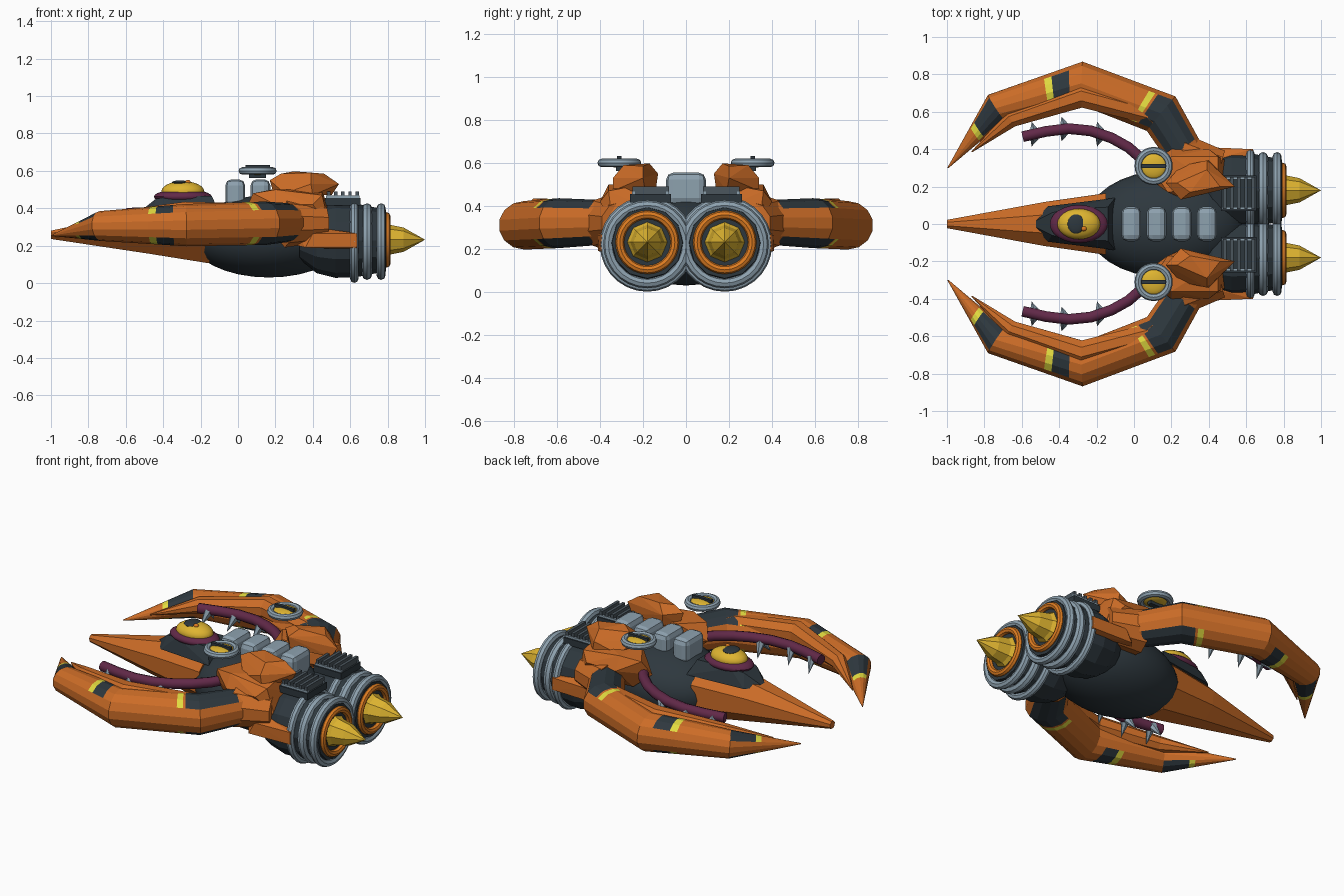
import bpy, bmesh, math
from mathutils import Vector as V, Matrix

cube = bpy.data.objects.get("Cube")
if cube:
    bpy.data.objects.remove(cube)


def mat(name, rgb):
    m = bpy.data.materials.new(name)
    m.use_nodes = True
    m.diffuse_color = (*rgb, 1)
    m.node_tree.nodes["Principled BSDF"].inputs["Base Color"].default_value = (*rgb, 1)
    return m


ORANGE = mat("burnt orange", (.6, .15, .02))
BRIGHT = mat("nozzle orange", (.72, .2, .015))
DARK = mat("dark slate", (.027, .039, .048))
STEEL = mat("vent steel", (.07, .092, .11))
GREY = mat("blue grey", (.27, .36, .43))
GOLD = mat("gold", (.74, .46, .03))
PURPLE = mat("plum", (.12, .022, .065))
LIME = mat("warning yellow", (.75, .7, .05))


def finish(name, bm, mats, smooth=False):
    bmesh.ops.recalc_face_normals(bm, faces=bm.faces)
    me = bpy.data.meshes.new(name)
    bm.to_mesh(me)
    bm.free()
    for m in mats if isinstance(mats, list) else [mats]:
        me.materials.append(m)
    ob = bpy.data.objects.new(name, me)
    bpy.context.collection.objects.link(ob)
    if smooth:
        bpy.ops.object.select_all(action='DESELECT')
        ob.select_set(True)
        bpy.context.view_layer.objects.active = ob
        bpy.ops.object.shade_smooth_by_angle(angle=math.radians(40))
    return ob


def bridge(bm, a, b, index=0):
    for i in range(len(a)):
        j = (i + 1) % len(a)
        bm.faces.new((a[i], a[j], b[j], b[i])).material_index = index


def tube(name, path, mats, sides=14, cuts=None, smooth=False):
    """Mitred tube through (x, y, z, radius); cuts give (start, material) per span."""
    pts = [V(p[:3]) for p in path]
    rings = []
    for i, p in enumerate(pts):
        a = (p - pts[i - 1]).normalized() if i else None
        b = (pts[i + 1] - p).normalized() if i < len(pts) - 1 else a
        a = a or b
        t = (a + b).normalized()
        side = t.cross(V((0, 0, 1))).normalized()
        up = side.cross(t)
        r = path[i][3]
        wide = r / max(t.dot(b), .6)
        rings.append([p + side * wide * math.cos(w) + up * r * math.sin(w)
                      for w in (math.tau * (k + .5) / sides for k in range(sides))])
    bm = bmesh.new()
    prev, first, index = None, None, 0
    for i in range(len(rings) - 1):
        for t, m in (cuts or {}).get(i, [(0, 0)]):
            ring = [bm.verts.new(u.lerp(v, t)) for u, v in zip(rings[i], rings[i + 1])]
            if prev:
                bridge(bm, prev, ring, index)
            first = first or ring
            prev, index = ring, m
    end = [bm.verts.new(v) for v in rings[-1]]
    bridge(bm, prev, end, index)
    bm.faces.new(first)
    bm.faces.new(end)
    bm.normal_update()
    # painted bands only cover the upper and lower sides
    for f in bm.faces:
        if abs(f.normal.z) < .6:
            f.material_index = 0
    return finish(name, bm, mats, smooth)


def lathe(name, profile, y, z, m, sides):
    """Solid turned about an axis along x."""
    bm = bmesh.new()
    prev = None
    for x, r in profile:
        ring = [bm.verts.new((x, y + r * math.cos(w), z + r * math.sin(w)))
                for w in (math.tau * k / sides for k in range(sides))]
        if prev:
            bridge(bm, prev, ring)
        else:
            bm.faces.new(ring)
        prev = ring
    bm.faces.new(prev)
    bmesh.ops.remove_doubles(bm, verts=bm.verts, dist=1e-5)
    return finish(name, bm, m)


def ellipsoid(name, c, r, m, u=24, v=12):
    bm = bmesh.new()
    bmesh.ops.create_uvsphere(bm, u_segments=u, v_segments=v, radius=1,
                              matrix=Matrix.Translation(c) @ Matrix.Diagonal((*r, 1)))
    return finish(name, bm, m, True)


def ring(name, c, R, r, m, axis='X'):
    bm = bmesh.new()
    loops = []
    for i in range(28):
        a = math.tau * i / 28
        loop = []
        for k in range(8):
            w = math.tau * k / 8
            d = R + r * math.cos(w)
            p = V((d * math.cos(a), d * math.sin(a), r * math.sin(w)))
            loop.append(bm.verts.new(V(c) + (V((p.z, p.x, p.y)) if axis == 'X' else p)))
        loops.append(loop)
    for i in range(28):
        bridge(bm, loops[i - 1], loops[i])
    return finish(name, bm, m, True)


def hull(name, pts, m, s=1):
    bm = bmesh.new()
    for x, y, z in pts:
        bm.verts.new((x, s * y, z))
    bmesh.ops.convex_hull(bm, input=bm.verts)
    return finish(name, bm, m)


def box(name, c, size, m, bevel=0):
    bm = bmesh.new()
    bmesh.ops.create_cube(bm, size=1, matrix=Matrix.Translation(c) @ Matrix.Diagonal((*size, 1)))
    if bevel:
        bmesh.ops.bevel(bm, geom=bm.edges[:], offset=bevel, segments=2, affect='EDGES', profile=.5)
    return finish(name, bm, m)


def spike(name, base, direction, length, r, m):
    bm = bmesh.new()
    d = V(direction).normalized()
    rot = d.to_track_quat('Z', 'Y').to_matrix().to_4x4()
    bmesh.ops.create_cone(bm, cap_ends=True, segments=6, radius1=r, radius2=0, depth=length,
                          matrix=Matrix.Translation(V(base) + d * length / 2) @ rot)
    return finish(name, bm, m)


# Body, nose and eye
ellipsoid("body", (.165, 0, .25), (.425, .285, .22), DARK, 32, 16)
tube("nose", [(-1, 0, .258, .024), (-.48, 0, .275, .127), (-.15, 0, .27, .178)], ORANGE, 8)
hull("eye_mount", [(x, s * y, z) for s in (1, -1) for x, y, z in (
    (-.54, .01, .37), (-.46, .095, .37), (-.1, .14, .38), (-.44, .06, .45),
    (-.36, .08, .465), (-.14, .09, .465))], DARK)
ellipsoid("eye_socket", (-.295, 0, .462), (.155, .102, .04), PURPLE)
ellipsoid("eyeball", (-.295, 0, .49), (.115, .082, .055), GOLD)
ellipsoid("pupil", (-.31, 0, .537), (.045, .052, .012), DARK)
ellipsoid("pupil_spot", (-.268, -.025, .54), (.016, .014, .012), BRIGHT, 10, 6)

# Spine plates
for i, x in enumerate((-.015, .12, .255, .39)):
    box(f"spine_plate_{i + 1}", (x, 0, .48), (.106, .185, .15), GREY, .033)

for s, side in ((1, "back"), (-1, "front")):
    def n(part):
        return f"{side}_{part}"

    # Shoulder armour: broad lower block and a slab on top
    hull(n("shoulder_lower"), [
        (.04, .27, .39), (.08, .32, .48), (.18, .17, .5), (.2, .36, .5), (.45, .2, .5),
        (.45, .36, .47), (.49, .34, .3), (.48, .2, .4), (.2, .40, .42), (.4, .4, .42),
        (.25, .14, .4), (.15, .3, .3)], ORANGE, s)
    hull(n("shoulder_slab"), [
        (.19, .21, .48), (.26, .14, .48), (.5, .19, .47), (.4, .34, .47), (.25, .31, .48),
        (.17, .22, .55), (.25, .13, .55), (.54, .2, .53), (.39, .34, .53),
        (.23, .22, .585), (.3, .17, .598), (.46, .2, .585), (.39, .29, .59)], ORANGE, s)
    tube(n("shoulder_joint"), [(.46, s * .30, .32, .1), (.25, s * .36, .32, .13)], ORANGE, 10)

    # Claw arm with painted bands, and its inner blade
    arm = [(.31, .32, .325, .1), (.145, .59, .32, .116), (-.28, .752, .31, .113),
           (-.735, .622, .305, .08), (-.995, .3, .255, .003)]
    bands = {0: [(0, 0), (.3, 1)], 1: [(0, 1), (.16, 0), (.19, 2), (.26, 0)],
             2: [(0, 0), (.14, 1), (.33, 2), (.41, 0)], 3: [(0, 1), (.36, 2), (.44, 0)]}
    tube(n("claw_arm"), [(x, s * y, z, r) for x, y, z, r in arm], [ORANGE, DARK, LIME], 14, bands)
    tube(n("claw_blade"), [(x, s * y, z, r) for x, y, z, r in (
        (.2, .47, .36, .03), (.08, .59, .37, .06), (-.28, .685, .375, .065),
        (-.655, .562, .34, .047), (-.868, .385, .29, .003))], ORANGE, 8)

    # Tentacle with spikes
    feeler = [(.1, .27), (.05, .34), (-.03, .41), (-.12, .46), (-.23, .498),
              (-.35, .51), (-.47, .495), (-.595, .467)]
    tube(n("tentacle"), [(x, s * y, .40 - .004 * i, .03) for i, (x, y) in enumerate(feeler)],
         PURPLE, 10, smooth=True)
    for i, (x, y) in enumerate(((-.53, .48), (-.37, .508), (-.18, .48))):
        for j, out in enumerate((1, -1)):
            spike(n(f"tentacle_spike_{i}_{j}"), (x, s * (y + .008 * out), .37),
                  (-.15, s * out * .5, -.7), .1, .028, GREY)

    # Eye turret
    c = (.105, s * .31, .6)
    ring(n("turret_ring"), c, .082, .02, GREY, 'Z')
    ellipsoid(n("turret_lens"), c, (.07, .07, .022), GOLD)
    box(n("turret_slit"), (.105, s * .31, .623), (.13, .02, .018), DARK)
    box(n("turret_foot"), (.105, s * .31, .572), (.09, .03, .02), DARK)

    # Engine
    y, z = s * .18, .228
    lathe(n("nacelle"), [(.33, .1), (.42, .175), (.52, .2), (.64, .195), (.79, .165)], y, z, DARK, 12)
    for i, (x, R, r) in enumerate(((.622, .199, .022), (.69, .178, .027), (.765, .181, .024))):
        ring(n(f"engine_ring_{i + 1}"), (x, y, z - .006), R, r, GREY)
    ring(n("nozzle_ring"), (.795, y, z + .003), .128, .02, BRIGHT)
    lathe(n("nozzle_cone"), [(.78, .1), (.81, .08), (.885, .065), (1, 0)], y, z + .004, GOLD, 8)

    # Side fairing and top vents
    hull(n("side_fairing"), [
        (.32, .36, .2), (.32, .36, .25), (.4, .41, .265), (.635, .4, .265), (.635, .4, .19),
        (.36, .41, .19), (.635, .34, .27), (.635, .34, .18), (.4, .34, .3)], ORANGE, s)
    box(n("vent_base"), (.56, s * .165, .435), (.19, .19, .04), DARK)
    for i in range(5):
        box(n(f"vent_fin_{i + 1}"), (.485 + .038 * i, s * .165, .465), (.018, .17, .05), STEEL)
    for rail, yy in (("inner", .085), ("outer", .245)):
        box(n(f"vent_rail_{rail}"), (.56, s * yy, .455), (.18, .014, .025), GREY)
